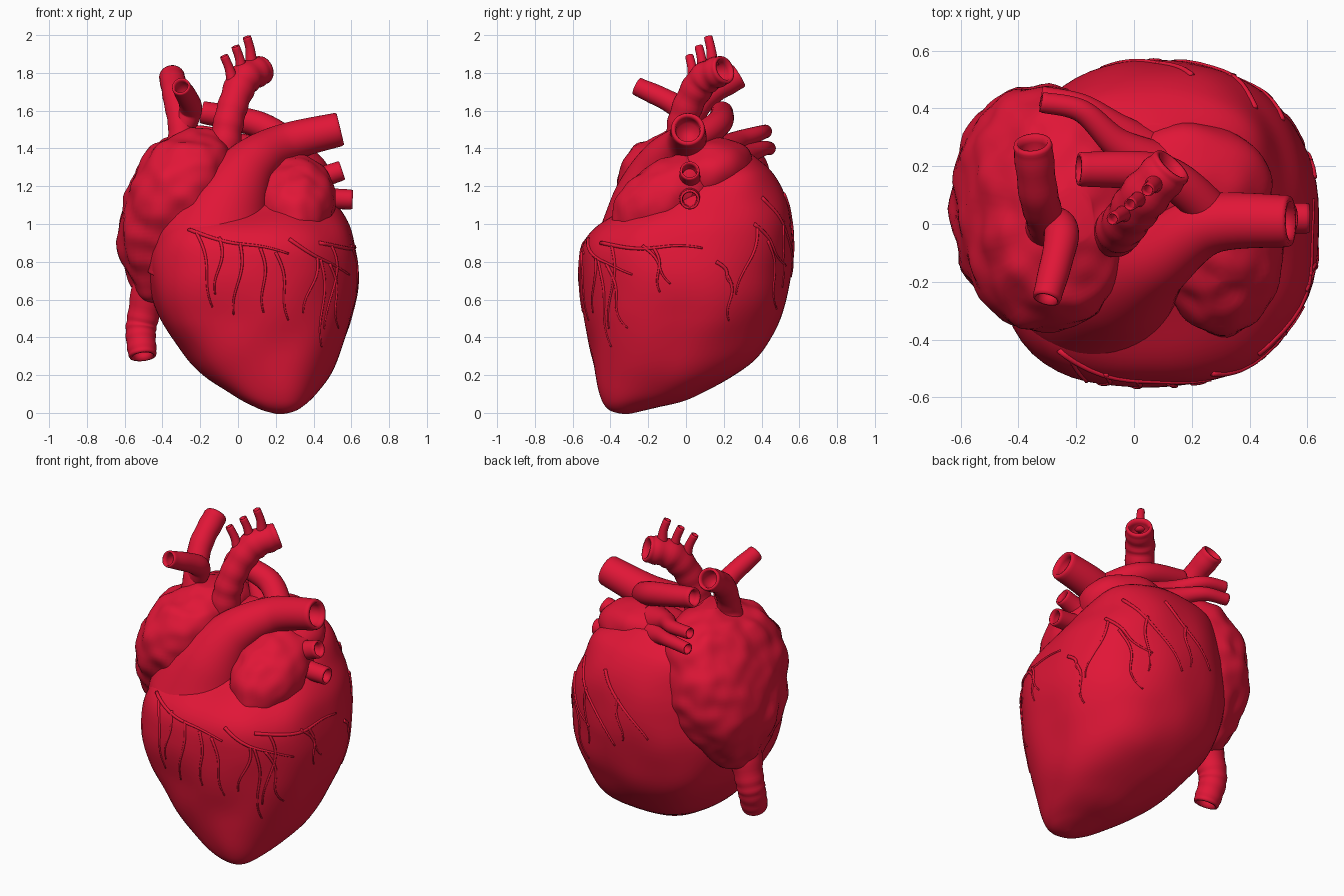
import bpy, math
from mathutils import Vector, Matrix, noise
from mathutils.bvhtree import BVHTree

if "Cube" in bpy.data.objects:
    bpy.data.objects.remove(bpy.data.objects["Cube"])

red = bpy.data.materials.new("muscle_red")
red.diffuse_color = (0.75, 0.008, 0.038, 1)
red.use_nodes = True
red.node_tree.nodes["Principled BSDF"].inputs["Base Color"].default_value = red.diffuse_color


def make(name, verts, faces):
    me = bpy.data.meshes.new(name)
    me.from_pydata([tuple(v) for v in verts], [], faces)
    ob = bpy.data.objects.new(name, me)
    bpy.context.collection.objects.link(ob)
    me.materials.append(red)
    for p in me.polygons:
        p.use_smooth = True
    return ob


def spline(pts, n):
    """Catmull-Rom resampling of equal-length tuples, n steps per span."""
    out = []
    for i in range(len(pts) - 1):
        a, b, c, d = (pts[min(max(i + k, 0), len(pts) - 1)] for k in (-1, 0, 1, 2))
        for s in range(n):
            t = s / n
            out.append([0.5 * (2*q + (r-p)*t + (2*p-5*q+4*r-w)*t*t + (3*q-p-3*r+w)*t**3)
                        for p, q, r, w in zip(a, b, c, d)])
    return out + [list(pts[-1])]


def skin(rings, n):
    """Quads between successive rings of n points, plus both end caps."""
    faces = [(r*n + i, r*n + (i+1) % n, (r+1)*n + (i+1) % n, (r+1)*n + i)
             for r in range(rings - 1) for i in range(n)]
    return faces + [tuple(range(n))[::-1], tuple(range((rings-1)*n, rings*n))]


def bumps(ob, amount, freq):
    moves = [v.normal * amount * noise.noise(v.co * freq) for v in ob.data.vertices]
    for v, m in zip(ob.data.vertices, moves):
        v.co += m


def loft(name, sections, amount, freq, power=2.3, corner=2.3, n=72, steps=8):
    """Stack of rounded sections: z, xmin, xmax, ymin, ymax; corner = front left fullness."""
    verts, rows = [], spline(sections, steps)
    for z, x0, x1, y0, y1 in rows:
        for i in range(n):
            a = 2 * math.pi * i / n
            c, s = math.cos(a), math.sin(a)
            e = corner if c < 0 and s < 0 else power
            k = (abs(c)**e + abs(s)**e) ** (-1 / e)
            verts.append(((x0+x1)/2 + (x1-x0)/2*c*k, (y0+y1)/2 + (y1-y0)/2*s*k, z))
    ob = make(name, verts, skin(len(rows), n))
    bumps(ob, amount, freq)
    return ob


def tube(name, pts, hollow=True, n=28, steps=10, ridge=0.0):
    """Vessel through x, y, z, radius points, with an open lip at its far end."""
    rows = spline(pts, steps)
    P = [Vector(r[:3]) for r in rows]
    R = [r[3] * (1 + ridge * math.sin(k * 1.25) + ridge * 0.6 * noise.noise(P[k] * 15))
         for k, r in enumerate(rows)]
    T = [(P[min(k+1, len(P)-1)] - P[max(k-1, 0)]).normalized() for k in range(len(P))]
    if hollow:
        end, t, r = P[-1], T[-1], R[-1]
        for depth, f in ((-0.012, 0.94), (-0.012, 0.76), (0.015, 0.70), (0.11, 0.66)):
            P.append(end - t * depth)
            T.append(t)
            R.append(r * f)
    side = T[0].orthogonal().normalized()
    verts = []
    for k, (p, t, r) in enumerate(zip(P, T, R)):
        if k:
            side = T[k-1].rotation_difference(t) @ side
        up = t.cross(side)
        for i in range(n):
            a = 2 * math.pi * i / n
            verts.append(p + (side * math.cos(a) + up * math.sin(a)) * r)
    return make(name, verts, skin(len(P), n))


def blob(name, centre, radii, tilt, amount, freq, n=56, m=36):
    """Bumpy ellipsoid tilted about x."""
    rot, verts = Matrix.Rotation(tilt, 3, 'X'), []
    for j in range(m + 1):
        b = math.pi * (0.002 + 0.996 * j / m)
        for i in range(n):
            a = 2 * math.pi * i / n
            p = Vector((radii[0]*math.sin(b)*math.cos(a), radii[1]*math.sin(b)*math.sin(a),
                        -radii[2]*math.cos(b)))
            verts.append(rot @ p + Vector(centre))
    bumps(make(name, verts, skin(m + 1, n)), amount, freq)


# Ventricles
body = loft("ventricles", [
    (0.0, 0.20, 0.24, -0.33, -0.29), (0.025, 0.10, 0.33, -0.41, -0.16),
    (0.10, -0.05, 0.425, -0.455, 0.08), (0.28, -0.26, 0.53, -0.495, 0.36),
    (0.50, -0.41, 0.605, -0.535, 0.50), (0.75, -0.47, 0.64, -0.565, 0.555),
    (0.94, -0.44, 0.61, -0.525, 0.565), (1.09, -0.38, 0.54, -0.31, 0.54),
    (1.27, -0.27, 0.41, 0.06, 0.46), (1.37, -0.05, 0.18, 0.20, 0.34)], 0.014, 4, corner=2.9)

# Atria
loft("right_atrium", [
    (0.57, -0.49, -0.36, 0.03, 0.14), (0.64, -0.55, -0.20, -0.10, 0.28),
    (0.90, -0.63, -0.05, -0.28, 0.45), (1.18, -0.585, -0.02, -0.37, 0.47),
    (1.40, -0.46, -0.03, -0.29, 0.36), (1.50, -0.28, -0.14, -0.06, 0.12)],
     0.02, 10, 2.25, steps=14)
blob("left_atrium", (0.17, 0.13, 1.27), (0.31, 0.23, 0.18), 0.4, 0.012, 8)
blob("left_auricle", (0.3, -0.10, 1.14), (0.215, 0.32, 0.19), 0.55, 0.016, 11)

# Great arteries
tube("pulmonary_trunk", [(-0.1, -0.12, 0.74, 0.38), (-0.09, -0.15, 0.95, 0.34),
                         (-0.03, -0.17, 1.14, 0.215), (0.08, -0.11, 1.32, 0.14),
                         (0.26, 0.0, 1.43, 0.105), (0.53, 0.01, 1.50, 0.09)], n=48)
tube("right_pulmonary_artery", [(0.28, 0.03, 1.43, 0.07), (0.1, 0.17, 1.53, 0.07),
                                (-0.18, 0.19, 1.59, 0.06)])
tube("aorta", [(-0.10, -0.02, 1.2, 0.10), (-0.07, -0.03, 1.42, 0.085), (-0.035, 0.0, 1.6, 0.08),
               (0.03, 0.09, 1.76, 0.085), (0.125, 0.195, 1.815, 0.078)], ridge=0.035)
for k in range(3):
    x, y, z = -0.07 + 0.06*k, 0.02 + 0.05*k, 1.88 + 0.05*k
    tube(f"arch_branch_{k+1}", [(x + 0.045 - 0.012*k, y + 0.02, z - 0.14, 0.035),
                                (x + 0.025 - 0.005*k, y + 0.013, z - 0.06, 0.025),
                                (x, y, z, 0.023)], n=16, steps=5)

# Great veins
tube("superior_vena_cava", [(-0.29, 0.0, 1.36, 0.11), (-0.30, 0.0, 1.5, 0.07),
                            (-0.33, 0.1, 1.67, 0.068), (-0.35, 0.27, 1.78, 0.068)], ridge=0.02)
tube("brachiocephalic_vein", [(-0.31, 0.0, 1.48, 0.06), (-0.25, -0.03, 1.61, 0.06),
                              (-0.30, -0.25, 1.725, 0.05)], ridge=0.015)
tube("inferior_vena_cava", [(-0.44, 0.07, 0.75, 0.11), (-0.50, 0.09, 0.52, 0.085),
                            (-0.515, 0.08, 0.42, 0.08), (-0.505, 0.04, 0.31, 0.075)], ridge=0.025)
for k, name in enumerate(("upper", "lower")):
    tube(f"left_vein_{name}", [(0.3, 0.03, 1.19 - 0.05*k, .10),
                               (0.44 + 0.02*k, 0.02, 1.245 - 0.11*k, .06),
                               (0.54 + 0.055*k, 0.02, 1.28 - 0.15*k, .053)], n=22)
    tube(f"right_vein_{name}", [(0.08, 0.19 + 0.03*k, 1.37 - 0.06*k, .10),
                                (-0.06, 0.28 + 0.05*k, 1.44 - 0.07*k, .055),
                                (-0.18, 0.39 + 0.02*k, 1.48 - 0.08*k, .04),
                                (-0.31, 0.42 + 0.02*k, 1.49 - 0.09*k, .036)], n=22)

# Coronary vessels: lines projected straight onto the ventricles from one side
bvh = BVHTree.FromPolygons([v.co.copy() for v in body.data.vertices],
                           [tuple(p.vertices) for p in body.data.polygons])
RAYS = {"front": lambda u, z: ((u, -2, z), (0, 1, 0)),
        "left": lambda u, z: ((2, u, z), (-1, 0, 0)),
        "back": lambda u, z: ((u, 2, z), (0, -1, 0))}


def coronary(view, name, u, z, du, drop, r=0.011):
    """Wavy tapering line starting at u, z, running du sideways and drop downwards."""
    pts = []
    for i in range(25):
        t = i / 24
        wave = 0.018 * math.sin(5.5 * t)
        o, d = RAYS[view](u + du*t + wave, z - drop*t - wave * (abs(du) > drop))
        hit = bvh.ray_cast(Vector(o), Vector(d))[0]
        if hit:
            pts.append((*hit, r * (1 - 0.5*t)))
    if len(pts) > 2:
        tube(f"coronary_{view}_{name}", pts, hollow=False, n=8, steps=1)


# Each main artery lies across the heart; its branches hang down (position, lean, drop)
mains = [("front", -.26, .97, .54, .14, ((.07, .1, .4), (.3, -.01, .3), (.5, -.02, .38), (.7, .03, .34), (.85, .08, .36))),
         ("front", .27, .92, .33, .2, ((.45, -.06, .3), (.5, .02, .47), (.65, .06, .34))),
         ("left", -.45, .9, .55, .04, ((.1, .0, .45), (.4, .16, .2), (.5, .05, .24))),
         ("left", .36, 1.0, .18, .22, ((.1, -.1, .35), (.4, .06, .36))),
         ("left", .16, .8, .1, .12, ((.6, .02, .24),)),
         ("back", .42, 1.14, -.3, .42, ((.3, .0, .35),)),
         ("back", .2, 1.16, -.3, .35, ((.4, -.02, .25),))]
for m, (view, u, z, du, drop, hang) in enumerate(mains):
    coronary(view, f"main_{m+1}", u, z, du, drop)
    for k, (t, lean, fall) in enumerate(hang):
        coronary(view, f"branch_{m+1}_{k+1}", u + du*t, z - drop*t, lean, fall, 0.009)
